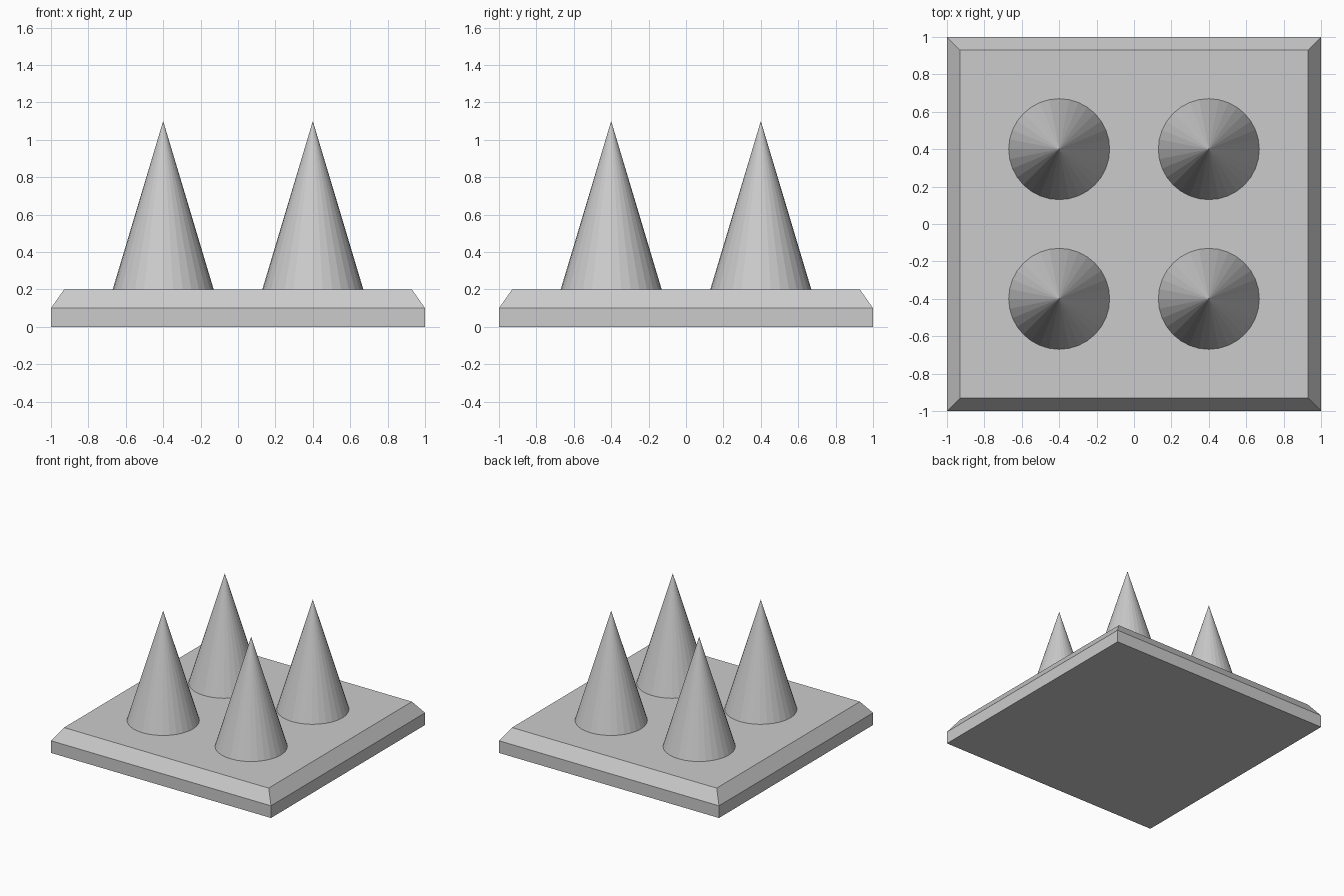
import bpy
import bmesh

if "Cube" in bpy.data.objects:
    bpy.data.objects.remove(bpy.data.objects["Cube"])

# Square base plate with a sloped upper rim
bm = bmesh.new()
rings = []
for half, z in ((1.0, 0.0), (1.0, 0.1), (0.93, 0.2)):
    rings.append([bm.verts.new((sx * half, sy * half, z))
                  for sx, sy in ((-1, -1), (1, -1), (1, 1), (-1, 1))])
bm.faces.new(rings[0][::-1])
bm.faces.new(rings[-1])
for low, high in zip(rings, rings[1:]):
    for i in range(4):
        j = (i + 1) % 4
        bm.faces.new((low[i], low[j], high[j], high[i]))
mesh = bpy.data.meshes.new("base_plate")
bm.to_mesh(mesh)
bm.free()
bpy.context.collection.objects.link(bpy.data.objects.new("base_plate", mesh))

# Four spikes, rooted inside the plate
for y, row in ((-0.4, "front"), (0.4, "back")):
    for x, side in ((-0.4, "left"), (0.4, "right")):
        bpy.ops.mesh.primitive_cone_add(vertices=32, radius1=0.3, radius2=0,
                                        depth=1.0, location=(x, y, 0.6))
        bpy.context.object.name = f"spike_{row}_{side}"
